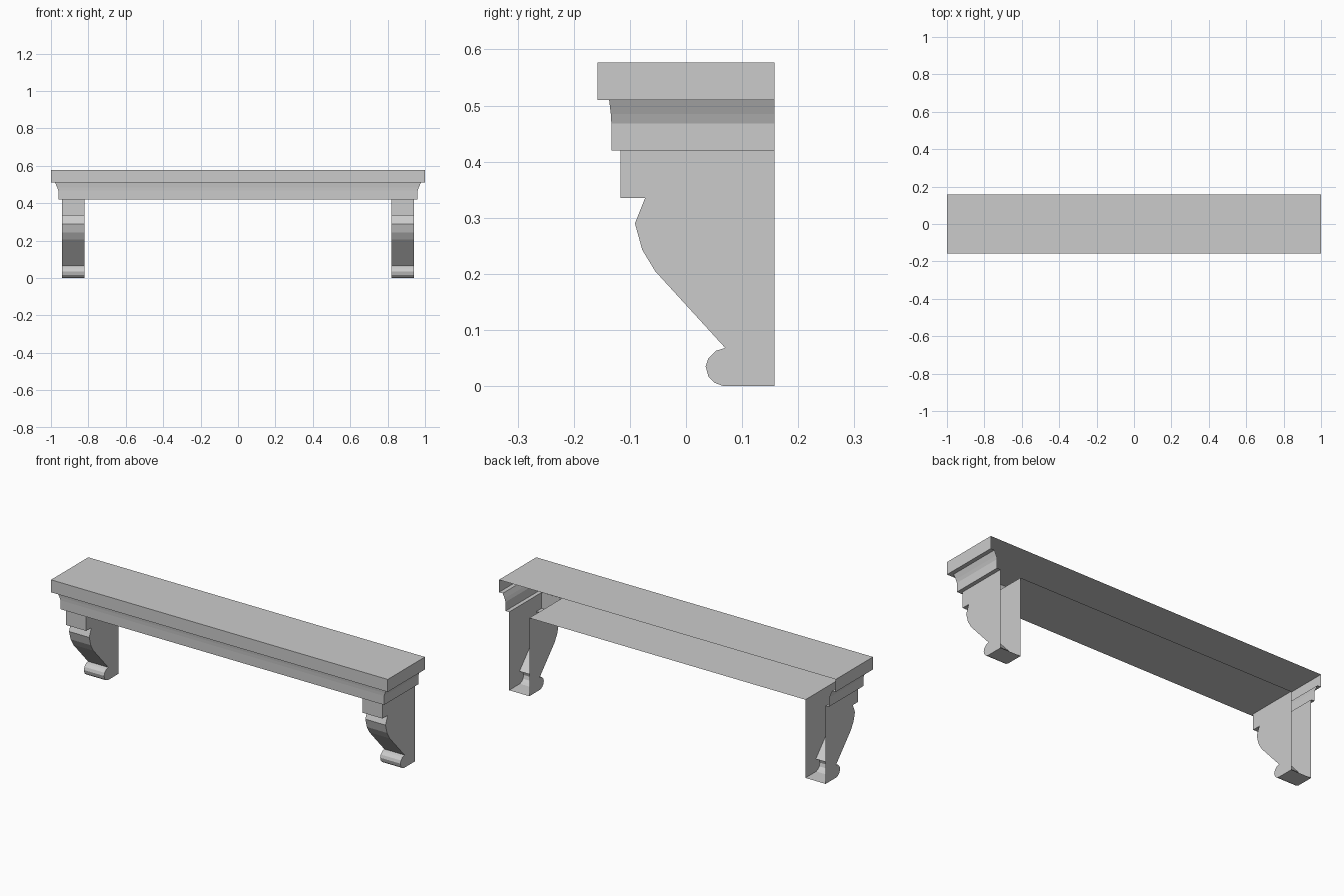
import bpy
import bmesh

cube = bpy.data.objects.get("Cube")
if cube:
    bpy.data.objects.remove(cube, do_unlink=True)

BACK = 0.158      # open rear plane
IN, OUT = 0.82, 0.94   # bracket inner and outer sides
BASE = 0.42       # underside of the shelf moulding

grey = bpy.data.materials.new("plain_grey")
grey.use_nodes = True
grey.diffuse_color = (0.6, 0.6, 0.6, 1)
grey.node_tree.nodes["Principled BSDF"].inputs["Base Color"].default_value = (0.6, 0.6, 0.6, 1)


def finish(bm, name):
    bmesh.ops.remove_doubles(bm, verts=bm.verts, dist=0.0005)
    mesh = bpy.data.meshes.new(name)
    bm.to_mesh(mesh)
    bm.free()
    mesh.materials.append(grey)
    obj = bpy.data.objects.new(name, mesh)
    bpy.context.collection.objects.link(obj)
    return obj


def add_face(bm, points):
    return bm.faces.new([bm.verts.new(p) for p in points])


def rect(bm, x0, x1, y0, y1, z):
    return add_face(bm, [(x0, y0, z), (x1, y0, z), (x1, y1, z), (x0, y1, z)])


# Shelf: moulded rim wrapped round the front and ends, open at the rear
rim = [(1.0, -0.158, 0.577), (1.0, -0.158, 0.51), (0.978, -0.137, 0.51),
       (0.967, -0.134, 0.485), (0.961, -0.133, 0.468), (0.961, -0.133, BASE)]
bm = bmesh.new()
rings = [[bm.verts.new(p) for p in ((-x, BACK, z), (-x, y, z), (x, y, z), (x, BACK, z))]
         for x, y, z in rim]
bm.faces.new(rings[0])
for upper, lower in zip(rings, rings[1:]):
    for i in range(3):
        bm.faces.new((upper[i], lower[i], lower[i + 1], upper[i + 1]))
finish(bm, "shelf_top_and_moulding")

# Underside panel, left open above each hollow bracket
bm = bmesh.new()
x_end, y_front = rim[-1][:2]
block_front = -0.117
panels = [rect(bm, -x_end, x_end, y_front, block_front, BASE),
          rect(bm, -IN, IN, block_front, BACK, BASE)]
for side in (-1, 1):
    xs = sorted((side * OUT, side * x_end))
    panels.append(rect(bm, *xs, block_front, BACK, BASE))
for panel in panels:
    panel.normal_flip()
finish(bm, "underside_panel")

# Brackets: square block, swept belly and small scroll foot
profile = [(BACK, BASE), (block_front, BASE), (block_front, 0.335), (-0.073, 0.335),
           (-0.091, 0.29), (-0.078, 0.243), (-0.055, 0.205), (0.07, 0.068),
           (0.053, 0.063), (0.04, 0.05), (0.035, 0.035), (0.04, 0.017),
           (0.051, 0.006), (0.067, 0.0), (BACK, 0.0)]
for name, side in (("left_bracket", 1), ("right_bracket", -1)):
    bm = bmesh.new()
    inner, outer = side * IN, side * OUT
    for x in (inner, outer):
        add_face(bm, [(x, y, z) for y, z in profile])
    # Front and foot faces; the top and rear stay open
    for (y0, z0), (y1, z1) in zip(profile[1:], profile[2:]):
        add_face(bm, [(inner, y0, z0), (inner, y1, z1), (outer, y1, z1), (outer, y0, z0)])
    bmesh.ops.remove_doubles(bm, verts=bm.verts, dist=0.0005)
    bmesh.ops.recalc_face_normals(bm, faces=bm.faces)
    finish(bm, name)
